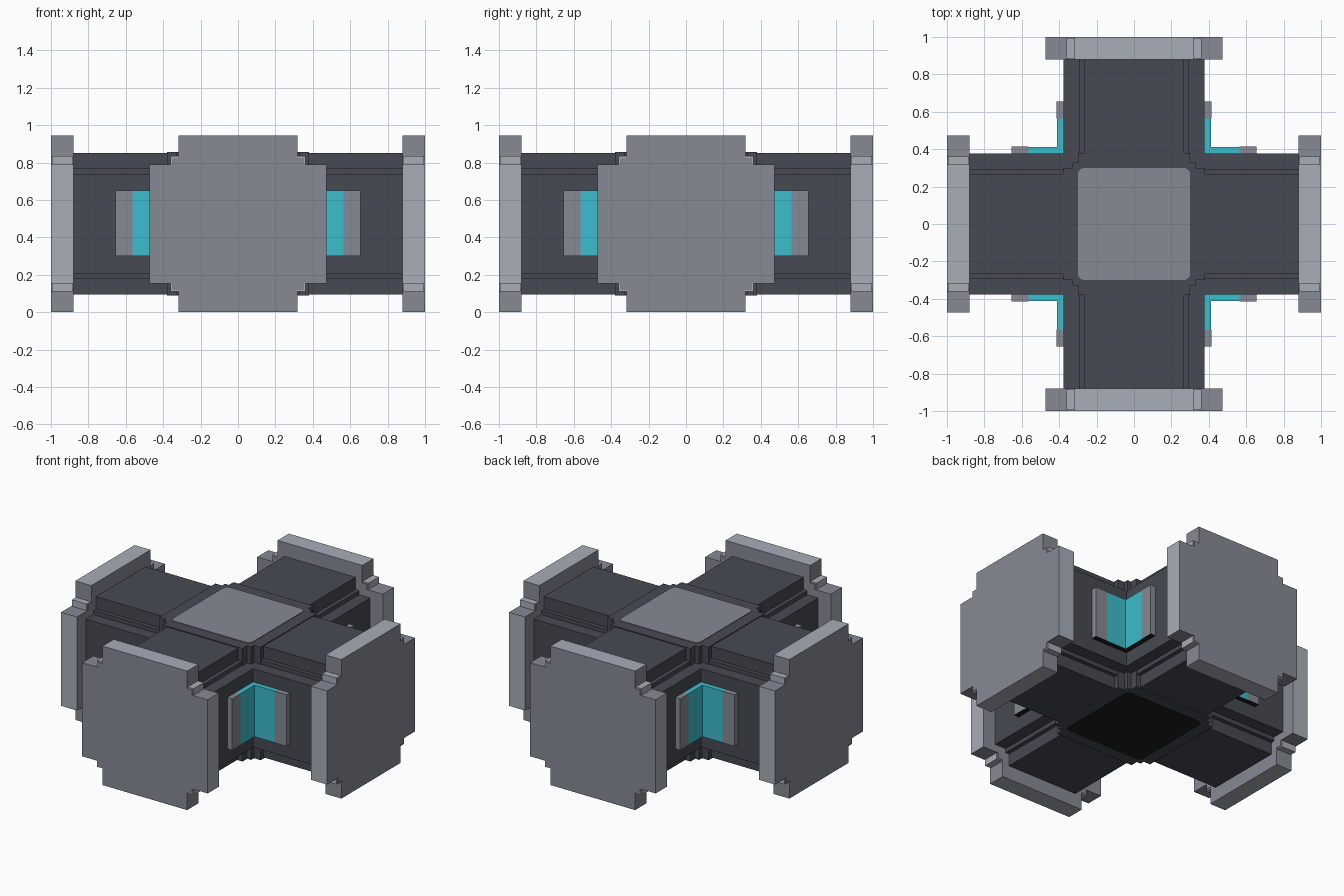
import bpy
import bmesh
from math import radians, cos, sin
from mathutils import Matrix, Vector

old = bpy.data.objects.get("Cube")
if old:
    bpy.data.objects.remove(old, do_unlink=True)

MID = 0.4725  # height of the arm axis


def material(name, rgb):
    m = bpy.data.materials.new(name)
    m.use_nodes = True
    m.diffuse_color = (*rgb, 1)
    m.node_tree.nodes["Principled BSDF"].inputs["Base Color"].default_value = (*rgb, 1)
    return m


DARK = material("dark hull", (0.061, 0.068, 0.085))
GREY = material("mid grey", (0.24, 0.255, 0.296))
LIGHT = material("light rim", (0.39, 0.42, 0.48))
CYAN = material("cyan glass", (0.045, 0.51, 0.61))
BLACK = material("black", (0.012, 0.012, 0.014))


def notched(half, outer, inner):
    """Square outline whose corners are cut away in two steps."""
    quarter = [(half, inner), (outer, inner), (outer, outer - (outer - inner)),
               (outer, outer), (inner, outer), (inner, half)]
    quarter = [quarter[0], quarter[1], quarter[3], quarter[4], quarter[5]]
    points = []
    for k in range(4):
        for u, v in quarter:
            for _ in range(k):
                u, v = -v, u
            points.append((u, v))
    return points


def rounded(half, radius, steps=5):
    points = []
    for k in range(4):
        for i in range(steps + 1):
            a = radians(90 * (k + i / steps))
            c = radians(45 + 90 * k)
            s = half - radius
            points.append((s * (1 if cos(c) > 0 else -1) + radius * cos(a),
                           s * (1 if sin(c) > 0 else -1) + radius * sin(a)))
    return points


def prism(name, outline, low, high, mats, matrix=Matrix(), rule=None):
    """Extrude an outline along local z; rule picks a material per face."""
    bm = bmesh.new()
    base = bm.faces.new([bm.verts.new((u, v, low)) for u, v in outline])
    top = bmesh.ops.extrude_face_region(bm, geom=[base])["geom"]
    for v in top:
        if isinstance(v, bmesh.types.BMVert):
            v.co.z = high
    bmesh.ops.recalc_face_normals(bm, faces=bm.faces)
    bm.normal_update()
    if rule:
        for f in bm.faces:
            f.material_index = rule(f.normal, f.calc_center_median())
    bm.transform(matrix)
    mesh = bpy.data.meshes.new(name)
    bm.to_mesh(mesh)
    bm.free()
    for m in mats:
        mesh.materials.append(m)
    obj = bpy.data.objects.new(name, mesh)
    bpy.context.collection.objects.link(obj)
    return obj


def rect(u0, u1, v0, v1):
    return [(u0, v0), (u1, v0), (u1, v1), (u0, v1)]


def rim_rule(normal, centre):
    # outer rims are light, end faces and deep notch walls stay grey
    if abs(normal.z) > 0.5:
        return 0
    along = centre.x if abs(normal.y) > 0.5 else centre.y
    return 1 if abs(along) < 0.36 else 0


def underside_rule(normal, centre):
    return 1 if normal.z < -0.5 else 0


lift = Matrix.Translation(Vector((0, 0, MID)))
tip = Matrix.Rotation(radians(90), 4, "X")  # local z becomes -y

# Crossing corridors and the raised hub
for name, turn in (("corridor_front_back", 0), ("corridor_left_right", 90)):
    prism(name, notched(0.378, 0.295, 0.267), -0.89, 0.89, [DARK],
          lift @ Matrix.Rotation(radians(turn), 4, "Z") @ tip)
prism("hub", notched(0.38, 0.33, 0.30), -0.384, 0.384, [DARK], lift)
prism("top_panel", rounded(0.30, 0.035), 0.38, 0.388, [GREY], lift)
prism("bottom_panel", rounded(0.30, 0.035), -0.388, -0.38, [BLACK], lift)

for k, side in enumerate(("front", "left", "back", "right")):
    spin = Matrix.Rotation(radians(90 * k), 4, "Z")
    # End flange with light corner steps
    prism(side + "_flange", notched(0.4725, 0.353, 0.318), 0.88, 1.0,
          [GREY, LIGHT], lift @ spin @ tip, rim_rule)
    for su in (-1, 1):
        for sv in (-1, 1):
            prism(side + "_flange_step", rect(0.31 * su, 0.362 * su, 0.31 * sv, 0.362 * sv),
                  0.885, 0.995, [LIGHT], lift @ spin @ tip)
    # Wrap-around corner window with grey end frames
    glass = [(0.36, 0.36), (0.565, 0.36), (0.565, 0.413), (0.413, 0.413),
             (0.413, 0.565), (0.36, 0.565)]
    prism(side + "_corner_window", glass, 0.30, 0.65, [CYAN, BLACK], spin, underside_rule)
    for frame in (rect(0.565, 0.655, 0.36, 0.415), rect(0.36, 0.415, 0.565, 0.655)):
        prism(side + "_window_frame", frame, 0.30, 0.65, [GREY, BLACK], spin, underside_rule)
